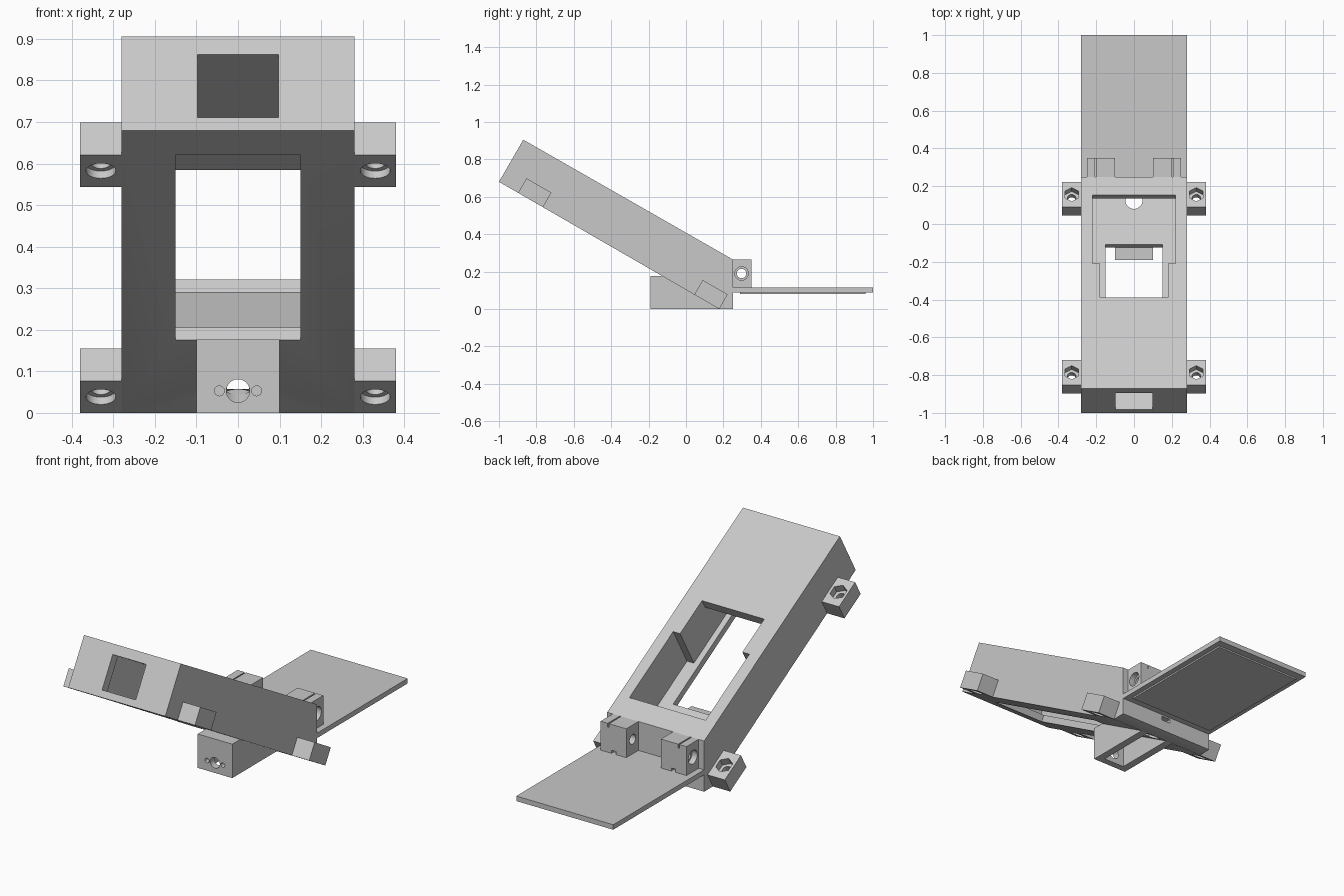
import bpy, bmesh, math
from mathutils import Matrix, Vector

cube = bpy.data.objects.get("Cube")
if cube:
    bpy.data.objects.remove(cube, do_unlink=True)

# One plain grey plastic
grey = bpy.data.materials.new("grey plastic")
grey.use_nodes = True
COLOUR = (0.58, 0.58, 0.58, 1)
grey.diffuse_color = COLOUR
grey.node_tree.nodes["Principled BSDF"].inputs["Base Color"].default_value = COLOUR

TILT = math.radians(30)
C, S = math.cos(TILT), math.sin(TILT)


def slope(u, v):
    """Point (y, z) at distance u down the slope and v above the underside."""
    return (-1 + u * C + v * S, 0.68 - u * S + v * C)


def slope_rect(u0, u1, v0, v1):
    return [slope(u0, v0), slope(u0, v1), slope(u1, v1), slope(u1, v0)]


def rect(y0, y1, z0, z1):
    return [(y0, z0), (y0, z1), (y1, z1), (y1, z0)]


def finish(name, bm):
    bmesh.ops.recalc_face_normals(bm, faces=bm.faces)
    mesh = bpy.data.meshes.new(name)
    bm.to_mesh(mesh)
    bm.free()
    mesh.materials.append(grey)
    obj = bpy.data.objects.new(name, mesh)
    bpy.context.scene.collection.objects.link(obj)
    return obj


def prism(name, profile, x0, x1):
    """Extrude a (y, z) profile along x."""
    bm = bmesh.new()
    face = bm.faces.new([bm.verts.new((x0, y, z)) for y, z in profile])
    ext = bmesh.ops.extrude_face_region(bm, geom=[face])
    moved = [g for g in ext["geom"] if isinstance(g, bmesh.types.BMVert)]
    bmesh.ops.translate(bm, verts=moved, vec=(x1 - x0, 0, 0))
    return finish(name, bm)


def rod(centre, radius, length, axis, sides=32):
    bm = bmesh.new()
    turn = {"x": Matrix.Rotation(math.pi / 2, 4, "Y"),
            "y": Matrix.Rotation(math.pi / 2, 4, "X"),
            "z": Matrix.Identity(4),
            "slope": Matrix.Rotation(-TILT, 4, "X")}[axis]
    bmesh.ops.create_cone(bm, cap_ends=True, segments=sides, radius1=radius,
                          radius2=radius, depth=length,
                          matrix=Matrix.Translation(Vector(centre)) @ turn)
    return finish("cutter", bm)


def cut(obj, *cutters):
    """Subtract the cutters, bake the result and remove the cutters."""
    for cutter in cutters:
        cutter.hide_render = True
        mod = obj.modifiers.new("cut", "BOOLEAN")
        mod.operation = "DIFFERENCE"
        mod.solver = "EXACT"
        mod.object = cutter
    bpy.context.view_layer.update()
    deps = bpy.context.evaluated_depsgraph_get()
    baked = bpy.data.meshes.new_from_object(obj.evaluated_get(deps))
    obj.modifiers.clear()
    obj.data = baked
    for cutter in cutters:
        bpy.data.objects.remove(cutter, do_unlink=True)


parts = []
T = 0.26       # case thickness
FLOOR = 0.035  # floor thickness
ROOF = 0.21    # underside of the roof

# Sloping case with a vertical back and a flat foot
case = prism("case", [slope(0, 0), slope(0, T), (0.25, 0.265), (0.25, 0), (0.178, 0)],
             -0.28, 0.28)
wide_bay = [slope(0.762, FLOOR), slope(0.762, 0.3), slope(1.178, 0.3),
            slope(1.178, 0.23), (0.17, 0.045)]
cut(case,
    prism("cutter", wide_bay, -0.22, 0.22),
    prism("cutter", slope_rect(0.554, 0.78, FLOOR, 0.3), -0.18, 0.18),
    prism("cutter", slope_rect(0.05, 0.6, FLOOR, ROOF), -0.18, 0.18),
    prism("cutter", slope_rect(-0.1, 0.1, FLOOR, ROOF), -0.097, 0.097),
    prism("cutter", slope_rect(0.12, 1.01, -0.1, 0.1), -0.15, 0.15),
    rod((0, 0.125, 0.05), 0.045, 0.2, "z"),
    prism("cutter", rect(0.0, 0.3, 0.058, 0.08), -0.026, 0.026))
parts.append(case)

# Block under the case, open below, with a round port and two screw holes
block = prism("port_block", [(-0.19, 0), (-0.19, 0.177), (-0.118, 0.177), (0.187, 0)],
              -0.1, 0.1)
cut(block,
    prism("cutter", rect(-0.155, 0.3, -0.1, 0.14), -0.06, 0.06),
    rod((0, -0.17, 0.053), 0.028, 0.1, "y"),
    *[rod((x, -0.19, 0.053), 0.012, 0.05, "y", 16) for x in (-0.045, 0.045)])
parts.append(block)

# Four screw lugs: hexagonal nut pocket above, round recess below
for side, name in ((1, "left"), (-1, "right")):
    for u, where in ((0.118, "front"), (1.206, "back")):
        lug = prism(f"{name}_{where}_lug", slope_rect(u, u + 0.154, 0, 0.09),
                    side * 0.28, side * 0.38)
        mid = u + 0.077
        x = side * 0.33
        cut(lug,
            rod((x, *slope(mid, 0.045)), 0.023, 0.3, "slope"),
            rod((x, *slope(mid, 0.09)), 0.042, 0.08, "slope", 6),
            rod((x, *slope(mid, 0)), 0.036, 0.04, "slope"))
        parts.append(lug)

# Hinge knuckles with pin hole, top groove and small bottom notch
for side, name in ((1, "left"), (-1, "right")):
    hinge = prism(f"{name}_hinge", rect(0.25, 0.35, 0.11, 0.265), side * 0.1, side * 0.248)
    cut(hinge,
        rod((side * 0.17, 0.297, 0.19), 0.025, 0.4, "x"),
        rod((side * 0.248, 0.297, 0.19), 0.036, 0.06, "x"),
        prism("cutter", rect(0.2, 0.4, 0.245, 0.3), side * 0.2, side * 0.207),
        prism("cutter", rect(0.33, 0.4, 0.1, 0.13), side * 0.16, side * 0.185))
    parts.append(hinge)

# Flat plate behind the case, with a raised panel beneath
parts.append(prism("back_plate", rect(0.25, 1.0, 0.088, 0.114), -0.28, 0.28))
parts.append(prism("plate_panel", rect(0.29, 0.96, 0.08, 0.09), -0.25, 0.25))

# Smooth the round holes, keep every edge sharp
bpy.ops.object.select_all(action="DESELECT")
for part in parts:
    part.select_set(True)
bpy.context.view_layer.objects.active = case
bpy.ops.object.shade_smooth_by_angle(angle=math.radians(30))
